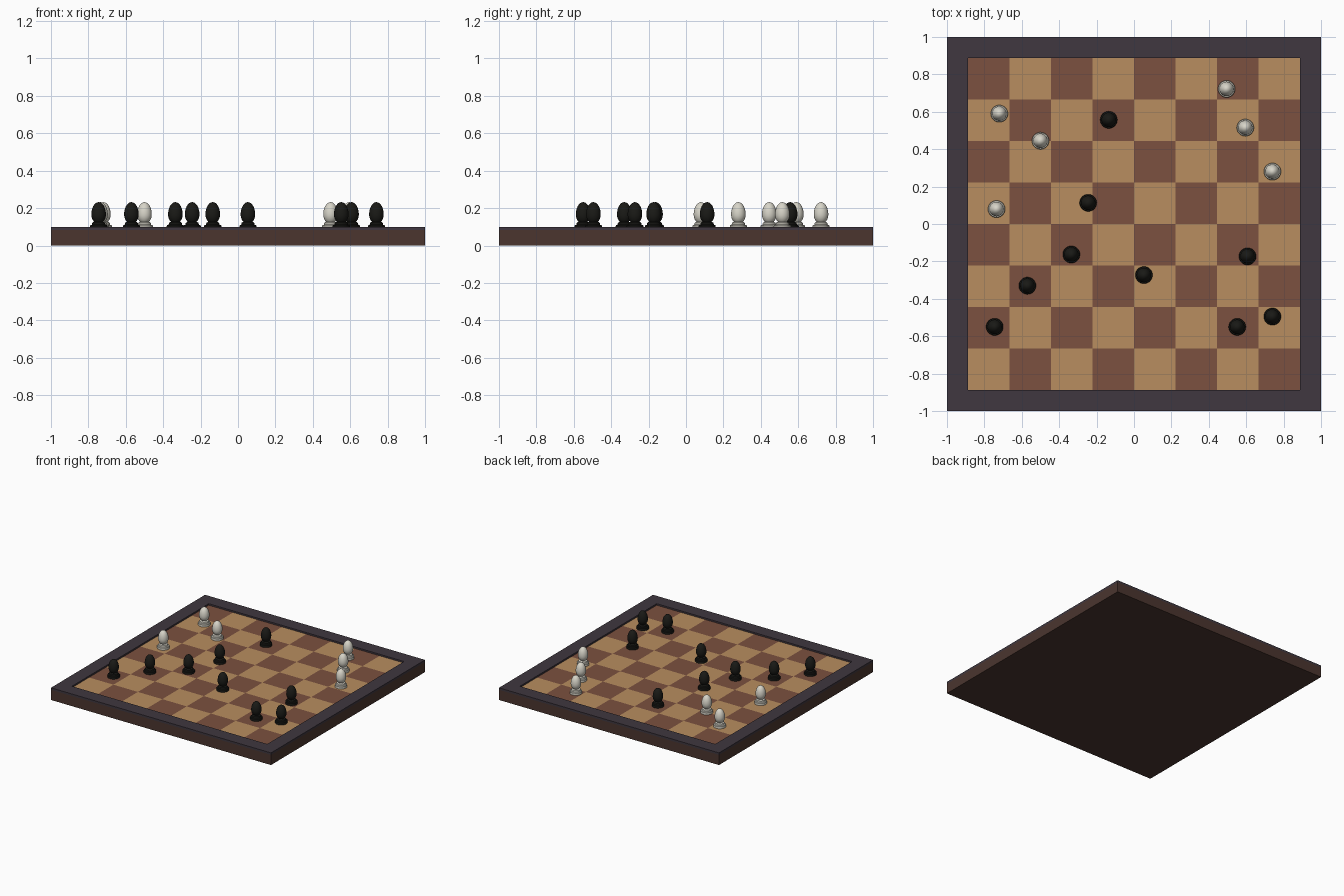
import bpy, bmesh, math

if "Cube" in bpy.data.objects:
    bpy.data.objects.remove(bpy.data.objects["Cube"])

RIM_Z, FIELD_Z, INNER = 0.10, 0.087, 0.888
BODY_Z = 0.083


def material(name, rgb):
    m = bpy.data.materials.new(name)
    m.diffuse_color = (*rgb, 1)
    m.use_nodes = True
    m.node_tree.nodes["Principled BSDF"].inputs["Base Color"].default_value = m.diffuse_color
    return m


side_mat = material("dark_wood", (0.07, 0.036, 0.028))
rim_mat = material("rim_stain", (0.05, 0.038, 0.05))
dark_mat = material("dark_square", (0.2, 0.083, 0.05))
light_mat = material("light_square", (0.48, 0.27, 0.115))
black_mat = material("black_piece", (0.01, 0.01, 0.008))
white_mat = material("white_piece", (0.68, 0.66, 0.58))


def to_object(bm, name, mats):
    bmesh.ops.recalc_face_normals(bm, faces=bm.faces)
    me = bpy.data.meshes.new(name)
    bm.to_mesh(me)
    bm.free()
    for m in mats:
        me.materials.append(m)
    ob = bpy.data.objects.new(name, me)
    bpy.context.collection.objects.link(ob)
    return ob


# board body
bm = bmesh.new()
bmesh.ops.create_cube(bm, size=1)
for v in bm.verts:
    v.co = (v.co.x * 2, v.co.y * 2, (v.co.z + 0.5) * BODY_Z)
to_object(bm, "board_body", [side_mat])

# raised rim: square ring with mitred corners
bm = bmesh.new()
section = [(1, BODY_Z), (1, RIM_Z), (INNER, RIM_Z), (INNER, BODY_Z)]
corners = [[bm.verts.new((sx * r, sy * r, z)) for r, z in section]
           for sx, sy in ((-1, -1), (1, -1), (1, 1), (-1, 1))]
for i in range(4):
    a, b = corners[i], corners[(i + 1) % 4]
    for j in range(4):
        k = (j + 1) % 4
        bm.faces.new((a[j], b[j], b[k], a[k]))
to_object(bm, "board_rim", [rim_mat])

# chequered playing field
bm = bmesh.new()
step = 2 * INNER / 8
grid = [[bm.verts.new((-INNER + i * step, -INNER + j * step, FIELD_Z))
         for j in range(9)] for i in range(9)]
for i in range(8):
    for j in range(8):
        f = bm.faces.new((grid[i][j], grid[i + 1][j], grid[i + 1][j + 1], grid[i][j + 1]))
        f.material_index = 1 if (i + j) % 2 == 0 else 0
to_object(bm, "playing_field", [dark_mat, light_mat])

# piece profile: stepped foot, short neck, egg-shaped body
profile = [(0, 0), (0.046, 0), (0.046, 0.018), (0.043, 0.022),
           (0.036, 0.024), (0.034, 0.034), (0.028, 0.038)]
for n in range(13):
    t = -0.93 + n * (math.pi / 2 + 0.93) / 12
    height = 0.05 if t < 0 else 0.066
    r = 0 if n == 12 else 0.039 * math.cos(t)
    profile.append((r, 0.079 + height * math.sin(t)))


def lathe(name, mat):
    bm = bmesh.new()
    verts = [bm.verts.new((r, 0, z)) for r, z in profile]
    edges = [bm.edges.new(p) for p in zip(verts, verts[1:])]
    bmesh.ops.spin(bm, geom=verts + edges, cent=(0, 0, 0), axis=(0, 0, 1),
                   angle=2 * math.pi, steps=28, use_duplicate=False)
    bmesh.ops.remove_doubles(bm, verts=bm.verts, dist=0.0003)
    ob = to_object(bm, name, [mat])
    bpy.context.view_layer.objects.active = ob
    ob.select_set(True)
    bpy.ops.object.shade_smooth_by_angle(angle=math.radians(35))
    ob.select_set(False)
    return ob


def place(name, mat, spots):
    first = lathe(name + "_1", mat)
    for i, (x, y) in enumerate(spots):
        ob = first if i == 0 else first.copy()
        if i:
            ob.name = f"{name}_{i + 1}"
            bpy.context.collection.objects.link(ob)
        ob.location = (x, y, FIELD_Z)


# scattered pieces
place("white_piece", white_mat, [
    (-0.72, 0.59), (-0.50, 0.445), (-0.735, 0.08),
    (0.495, 0.722), (0.595, 0.515), (0.74, 0.28)])
place("black_piece", black_mat, [
    (-0.135, 0.557), (-0.245, 0.113), (-0.335, -0.163), (-0.57, -0.33),
    (-0.745, -0.55), (0.053, -0.273), (0.607, -0.173), (0.552, -0.55), (0.74, -0.495)])
